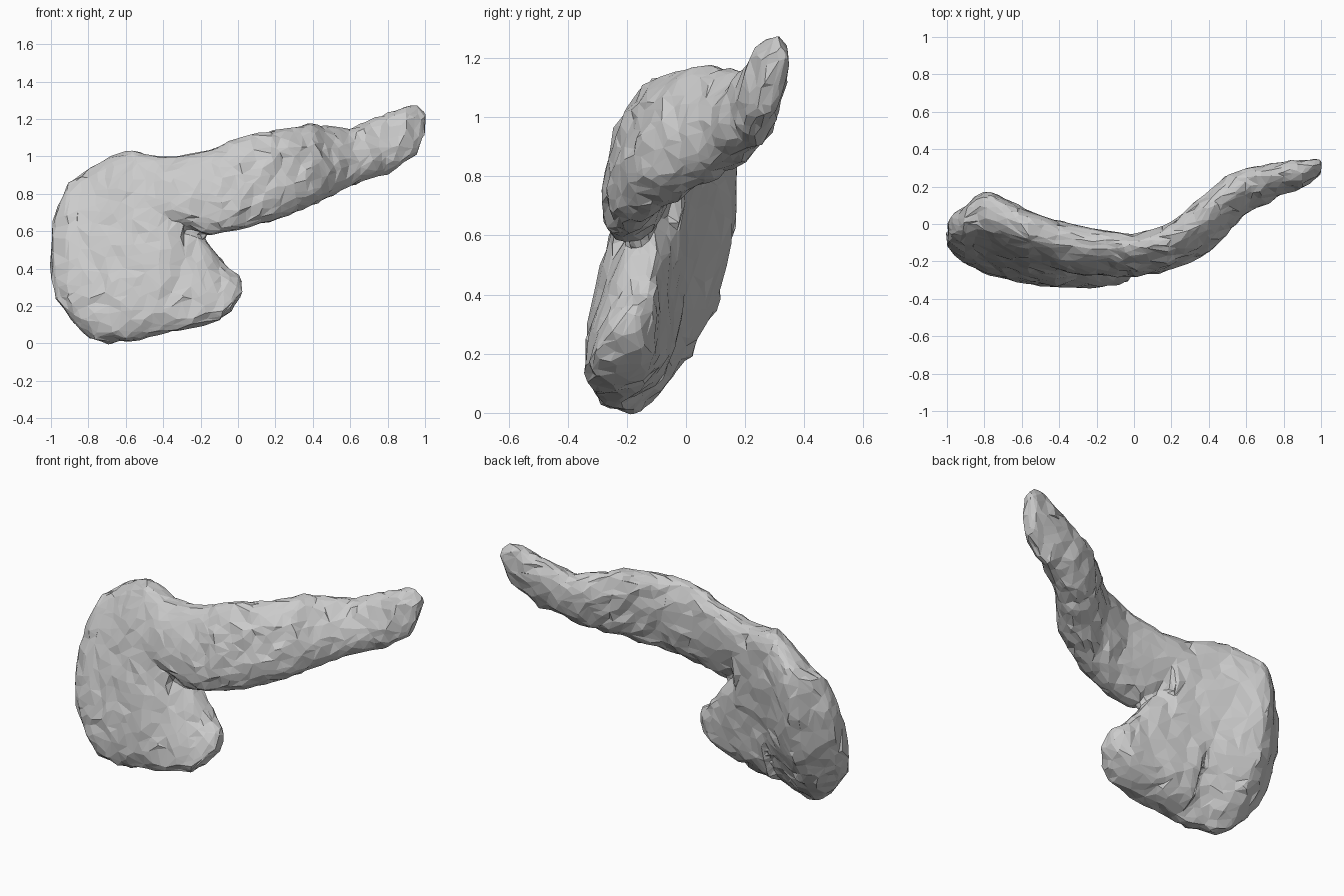
import bpy, bmesh, math, random
from mathutils import Vector, noise

random.seed(4)
if "Cube" in bpy.data.objects:
    bpy.data.objects.remove(bpy.data.objects["Cube"], do_unlink=True)

flesh = bpy.data.materials.new("pale_grey")
flesh.use_nodes = True
grey = (0.6, 0.6, 0.6, 1)
flesh.diffuse_color = grey
flesh.node_tree.nodes["Principled BSDF"].inputs["Base Color"].default_value = grey


def span(values, low, high):
    """Spread values over the range low to high."""
    a, b = min(values), max(values)
    return [low + (v - a) / (b - a) * (high - low) for v in values]


def loft(bm, rows, power, lean, taper, chamfer, sides=32):
    """Slices across x that lean back, thin upwards and lose the low back corner.
    Row: x, low z, high z, front y, back y."""
    ys, zs = [], []
    for i in range(sides):
        a = math.tau * i / sides
        c, s = (math.copysign(abs(f(a)) ** power, f(a)) for f in (math.cos, math.sin))
        ys.append(c * (1 - taper * s) + lean * s)
        zs.append(s + chamfer * max(c, 0) * max(-s, 0))
    rings = []
    for x, z0, z1, y0, y1 in rows:
        rings.append([bm.verts.new((x, y, z))
                      for y, z in zip(span(ys, y0, y1), span(zs, z0, z1))])
    for a, b in zip(rings, rings[1:]):
        for i in range(sides):
            j = (i + 1) % sides
            bm.faces.new((a[i], a[j], b[j], b[i]))
    bm.faces.new(rings[0][::-1])
    bm.faces.new(rings[-1])


def bake(obj):
    """Replace the mesh by its modified result."""
    graph = bpy.context.evaluated_depsgraph_get()
    mesh = bpy.data.meshes.new_from_object(obj.evaluated_get(graph))
    obj.modifiers.clear()
    obj.data = mesh


bm = bmesh.new()
# Broad leaning head with a boxy rim
loft(bm, [
    (-1.0, 0.38, 0.61, -0.12, 0.0),
    (-0.97, 0.24, 0.72, -0.16, 0.04),
    (-0.91, 0.15, 0.85, -0.21, 0.09),
    (-0.85, 0.07, 0.9, -0.24, 0.15),
    (-0.78, 0.015, 0.95, -0.27, 0.175),
    (-0.68, 0.0, 1.0, -0.30, 0.13),
    (-0.56, 0.01, 1.035, -0.325, 0.07),
    (-0.42, 0.05, 1.0, -0.34, 0.02),
    (-0.3, 0.08, 0.96, -0.31, -0.01),
], power=0.66, lean=0.6, taper=0.2, chamfer=0.45)
# Hooked lower lobe, thin at the top and upright behind
loft(bm, [
    (-0.5, 0.04, 0.72, -0.335, 0.0),
    (-0.3, 0.07, 0.68, -0.34, -0.04),
    (-0.2, 0.09, 0.6, -0.34, -0.07),
    (-0.1, 0.12, 0.46, -0.33, -0.09),
    (-0.03, 0.18, 0.39, -0.31, -0.11),
    (0.025, 0.27, 0.34, -0.26, -0.15),
], power=0.7, lean=0.5, taper=0.3, chamfer=0.1)
# Long arm, bending backwards to its tip
loft(bm, [
    (-0.6, 0.72, 0.96, -0.14, 0.0),
    (-0.45, 0.65, 1.0, -0.23, 0.01),
    (-0.35, 0.64, 1.0, -0.26, 0.0),
    (-0.25, 0.61, 1.015, -0.275, -0.02),
    (-0.15, 0.575, 1.04, -0.28, -0.035),
    (0.0, 0.605, 1.10, -0.28, -0.05),
    (0.2, 0.66, 1.14, -0.245, 0.0),
    (0.4, 0.74, 1.18, -0.155, 0.17),
    (0.5, 0.79, 1.155, -0.05, 0.26),
    (0.6, 0.84, 1.15, 0.05, 0.30),
    (0.8, 0.91, 1.23, 0.165, 0.335),
    (0.9, 0.97, 1.28, 0.19, 0.34),
    (0.97, 1.04, 1.27, 0.23, 0.345),
    (1.0, 1.13, 1.23, 0.27, 0.335),
], power=0.92, lean=0.4, taper=0.1, chamfer=0)
bmesh.ops.recalc_face_normals(bm, faces=bm.faces)
mesh = bpy.data.meshes.new("organ_body")
bm.to_mesh(mesh)
bm.free()
organ = bpy.data.objects.new("organ_body", mesh)
bpy.context.collection.objects.link(organ)

# Fuse the lobes into one soft skin
fuse = organ.modifiers.new("fuse", "REMESH")
fuse.mode = "VOXEL"
fuse.voxel_size = 0.016
soften = organ.modifiers.new("soften", "SMOOTH")
soften.factor = 0.5
soften.iterations = 5
bake(organ)

# Lumpy surface, stronger on the arm and along the lower edge
for v in organ.data.vertices:
    rough = 0.012 if v.co.x > -0.1 or v.co.z < 0.25 else 0.006
    v.co += v.normal * rough * noise.noise(v.co * 12)

# Reduce to irregular facets
facet = organ.modifiers.new("facet", "DECIMATE")
facet.ratio = 2800 / (2 * len(organ.data.polygons))
bake(organ)
for v in organ.data.vertices:
    v.co += Vector([random.uniform(-1, 1) for _ in range(3)]) * 0.006

organ.data.materials.clear()
organ.data.materials.append(flesh)
for p in organ.data.polygons:
    p.use_smooth = False
    p.material_index = 0
